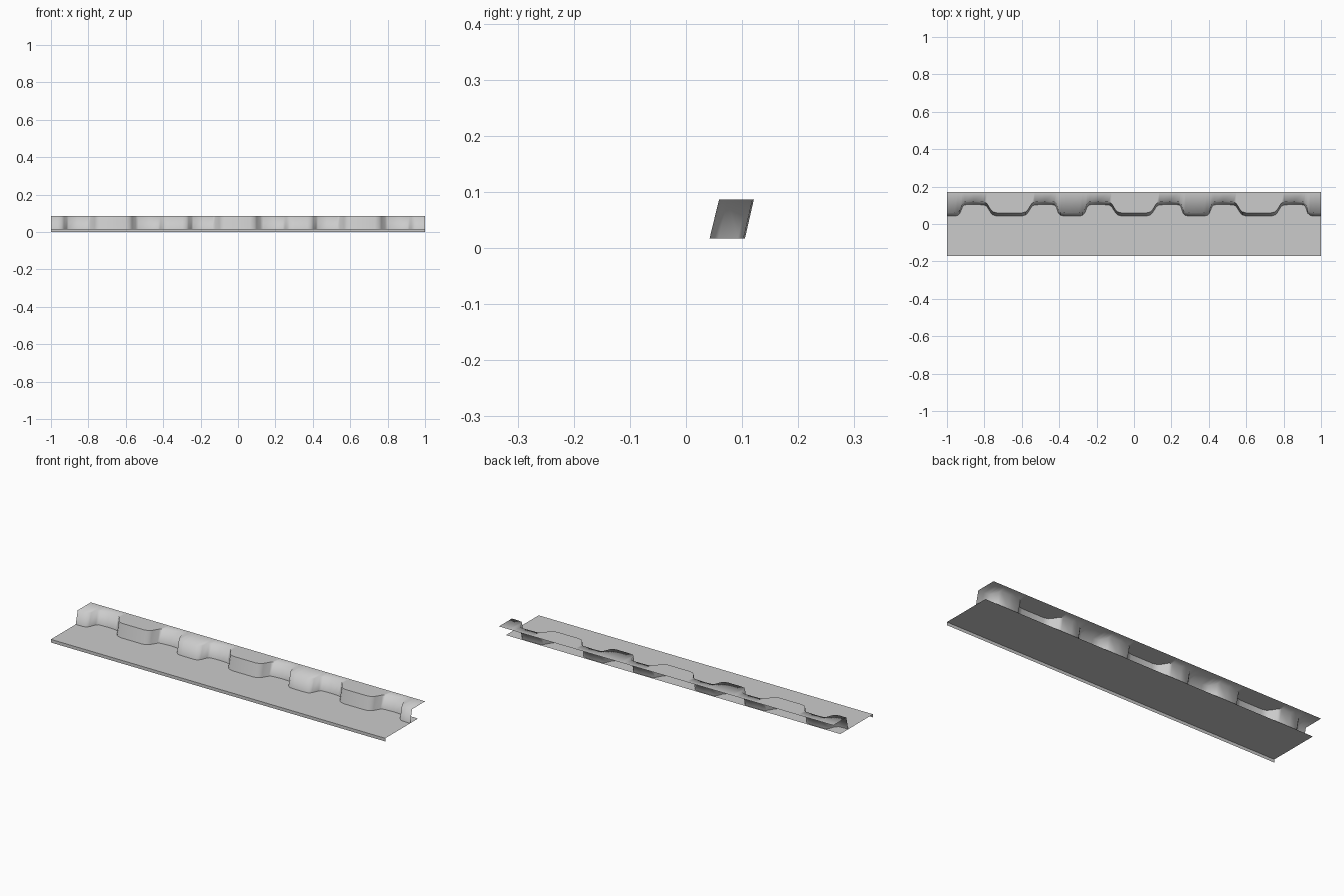
import bpy, bmesh

if "Cube" in bpy.data.objects:
    bpy.data.objects.remove(bpy.data.objects["Cube"])

Z_BASE, Z_TOP = 0.017, 0.087
Y_FRONT, Y_BACK, Y_BASE_BACK = -0.17, 0.17, 0.11
PERIOD = 2 / 3


def make_object(name, bm, angle):
    mesh = bpy.data.meshes.new(name)
    bm.to_mesh(mesh)
    bm.free()
    obj = bpy.data.objects.new(name, mesh)
    bpy.context.collection.objects.link(obj)
    for f in mesh.polygons:
        f.use_smooth = True
    return obj


def strip(bm, a, b):
    return [bm.faces.new((a[i], a[i + 1], b[i + 1], b[i])) for i in range(len(a) - 1)]


# ground sheet with a small front lip
bm = bmesh.new()
rows = [[bm.verts.new((x, y, z)) for x in (-1, 1)]
        for y, z in ((Y_FRONT, 0), (Y_FRONT, Z_BASE), (Y_BASE_BACK, Z_BASE))]
for a, b in zip(rows, rows[1:]):
    strip(bm, a, b)
for e in bm.edges:
    e.smooth = False
make_object("ground_sheet", bm, 30)

# one repeat of the scalloped bank: (x, recess 0..1), wide bump then narrow bump
unit = [(-0.135, 0.95), (-0.12, 0.82), (-0.1, 0.3), (-0.088, 0.1), (-0.065, 0.0),
        (0.0, 0.0), (0.065, 0.0), (0.088, 0.1), (0.1, 0.3), (0.12, 0.82), (0.135, 0.95),
        (0.19, 1.0), (0.24, 0.96), (0.25, 0.8), (0.262, 0.25), (0.275, 0.05), (0.3, 0.0),
        (0.37, 0.0), (0.39, 0.05), (0.403, 0.25), (0.417, 0.8), (0.427, 0.96), (0.475, 1.0)]
pts = [(x + k * PERIOD, d) for k in range(-2, 3) for x, d in unit]
pts = [p for p in pts if -0.995 < p[0] < 0.995]
pts = [(-1, 0.0)] + pts + [(1, 0.0)]


def is_wide(x):
    u = (x + PERIOD / 2) % PERIOD - PERIOD / 2
    return abs(u) < 0.15


# leaning wall and flat top shelf
bm = bmesh.new()
foot = [bm.verts.new((x, 0.042 + 0.063 * d, Z_BASE)) for x, d in pts]
rim = [bm.verts.new((x, 0.059 + 0.062 * d, Z_TOP)) for x, d in pts]
back = [bm.verts.new((x, Y_BACK, Z_TOP)) for x, d in pts]
strip(bm, foot, rim)
strip(bm, rim, back)
# crisp rim on the wide bumps, soft rim elsewhere
for a, b in zip(rim, rim[1:]):
    if is_wide((a.co.x + b.co.x) / 2):
        bm.edges.get((a, b)).smooth = False
make_object("scalloped_bank", bm, 60)
